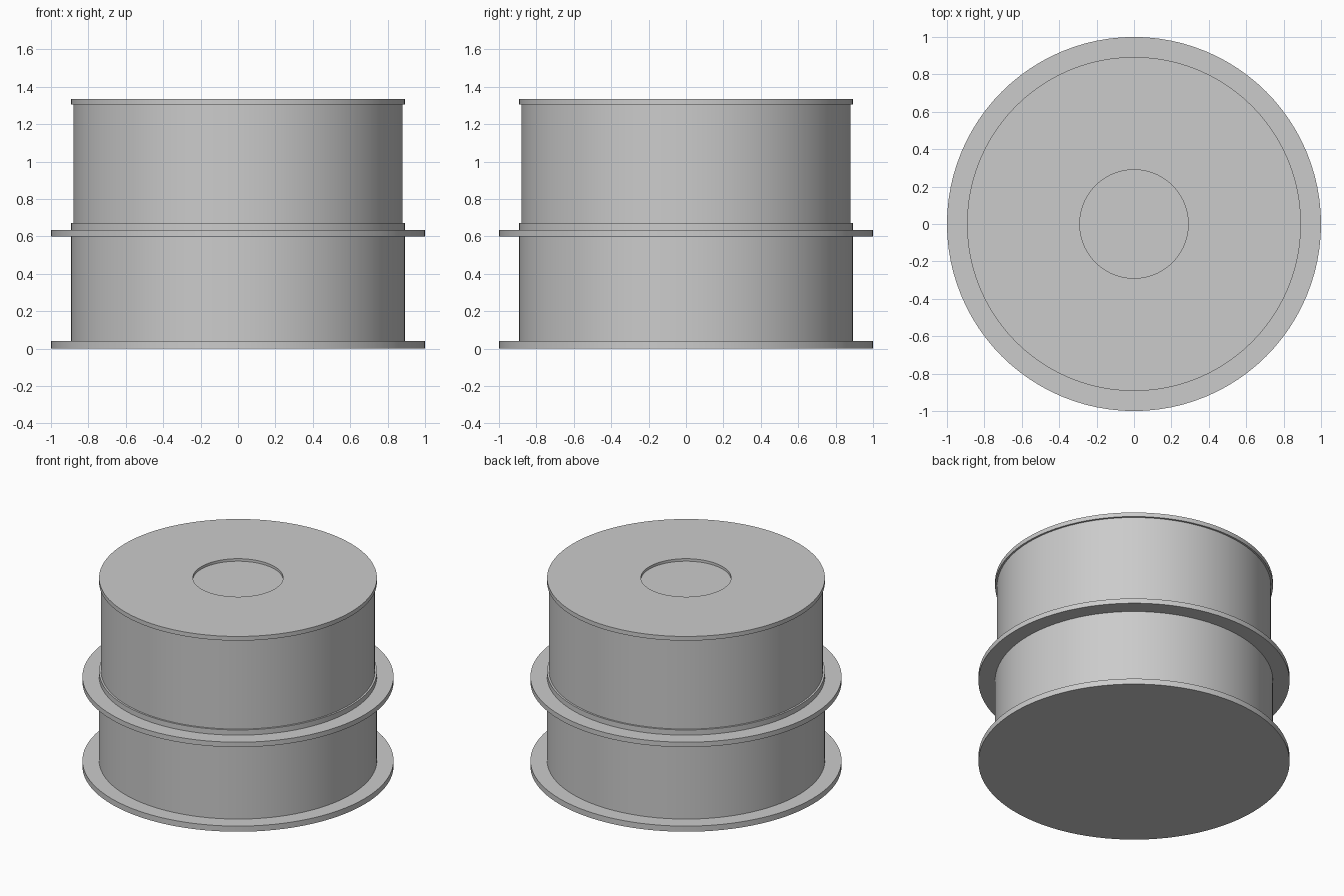
import bpy, bmesh, math

cube = bpy.data.objects.get("Cube")
if cube:
    bpy.data.objects.remove(cube, do_unlink=True)

SEGMENTS = 96

grey = bpy.data.materials.new("plain grey")
grey.use_nodes = True
colour = (0.6, 0.6, 0.6, 1)
grey.diffuse_color = colour
grey.node_tree.nodes["Principled BSDF"].inputs["Base Color"].default_value = colour


def lathe(name, profile):
    """Spin a (radius, height) profile around the z axis."""
    bm = bmesh.new()
    verts = [bm.verts.new((r, 0, z)) for r, z in profile]
    edges = [bm.edges.new(pair) for pair in zip(verts, verts[1:])]
    bmesh.ops.spin(bm, geom=verts + edges, cent=(0, 0, 0), axis=(0, 0, 1),
                   angle=math.tau, steps=SEGMENTS, use_duplicate=False)
    bmesh.ops.remove_doubles(bm, verts=bm.verts, dist=1e-5)
    bmesh.ops.recalc_face_normals(bm, faces=bm.faces)
    mesh = bpy.data.meshes.new(name)
    bm.to_mesh(mesh)
    bm.free()
    mesh.materials.append(grey)
    obj = bpy.data.objects.new(name, mesh)
    bpy.context.collection.objects.link(obj)
    bpy.context.view_layer.objects.active = obj
    obj.select_set(True)
    bpy.ops.object.shade_smooth_by_angle(angle=math.radians(30))
    obj.select_set(False)


# Lower drum with its two wide flanges
lathe("lower_drum", [(0, 0), (1, 0), (1, 0.04), (0.893, 0.04), (0.893, 0.6),
                     (1, 0.6), (1, 0.635), (0, 0.635)])

# Upper drum with slim rims and a shallow round recess in the top
lathe("upper_drum", [(0, 0.635), (0.893, 0.635), (0.893, 0.672), (0.88, 0.672),
                     (0.88, 1.305), (0.893, 1.305), (0.893, 1.335),
                     (0.29, 1.335), (0.29, 1.317), (0, 1.317)])
